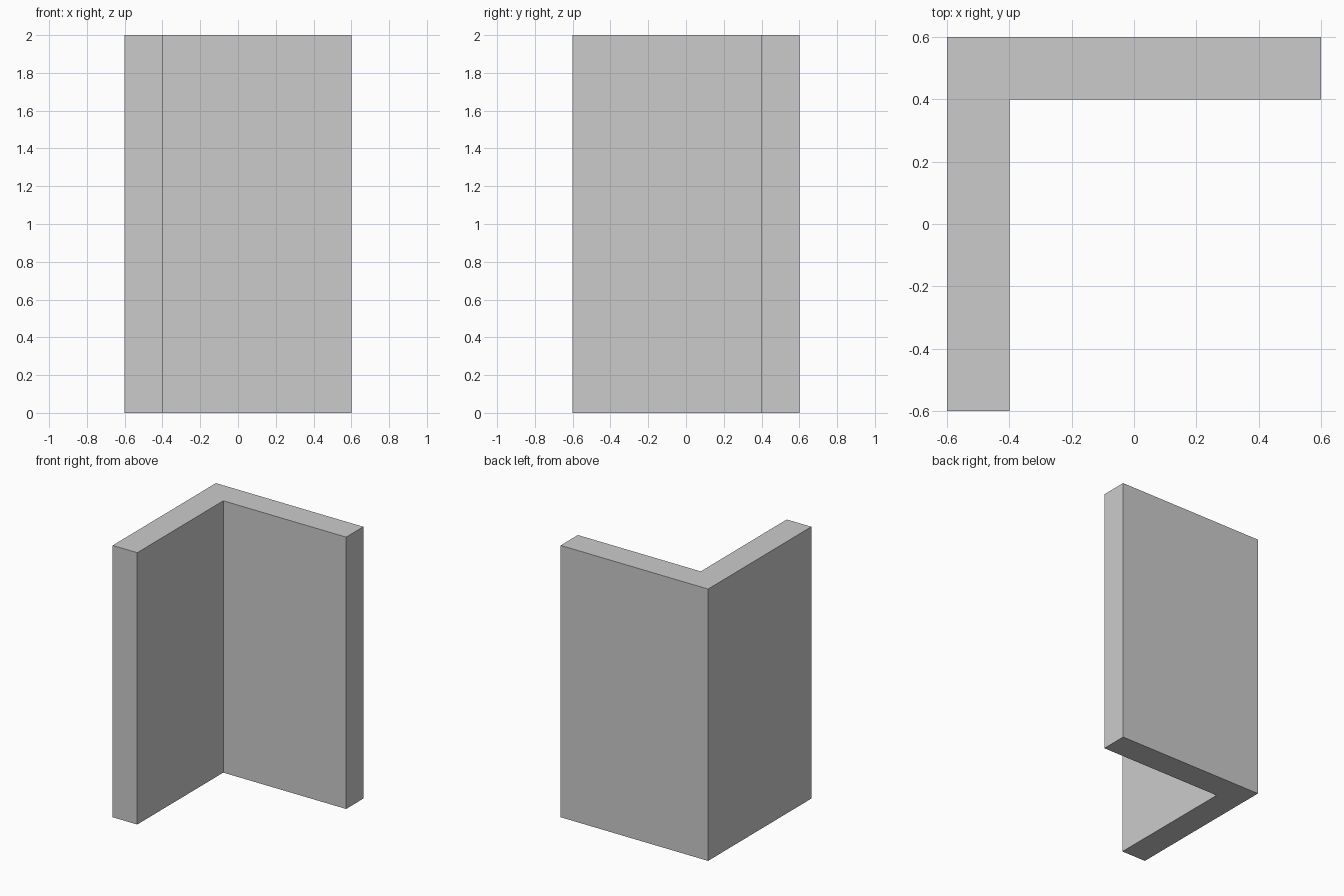
import bpy
import bmesh

if "Cube" in bpy.data.objects:
    bpy.data.objects.remove(bpy.data.objects["Cube"])

HEIGHT = 2.0
# L-shaped plan outline, counter-clockwise from above
PROFILE = [(-0.6, -0.6), (-0.4, -0.6), (-0.4, 0.4),
           (0.6, 0.4), (0.6, 0.6), (-0.6, 0.6)]


def extrude_profile(name, outline, height):
    bm = bmesh.new()
    base = bm.faces.new([bm.verts.new((x, y, 0)) for x, y in outline])
    result = bmesh.ops.extrude_face_region(bm, geom=[base], use_keep_orig=True)
    top = [v for v in result["geom"] if isinstance(v, bmesh.types.BMVert)]
    bmesh.ops.translate(bm, verts=top, vec=(0, 0, height))
    bmesh.ops.recalc_face_normals(bm, faces=bm.faces)
    mesh = bpy.data.meshes.new(name)
    bm.to_mesh(mesh)
    bm.free()
    obj = bpy.data.objects.new(name, mesh)
    bpy.context.collection.objects.link(obj)
    return obj


# Corner wall: one solid L-shaped block with flat faces
extrude_profile("corner_wall", PROFILE, HEIGHT)
